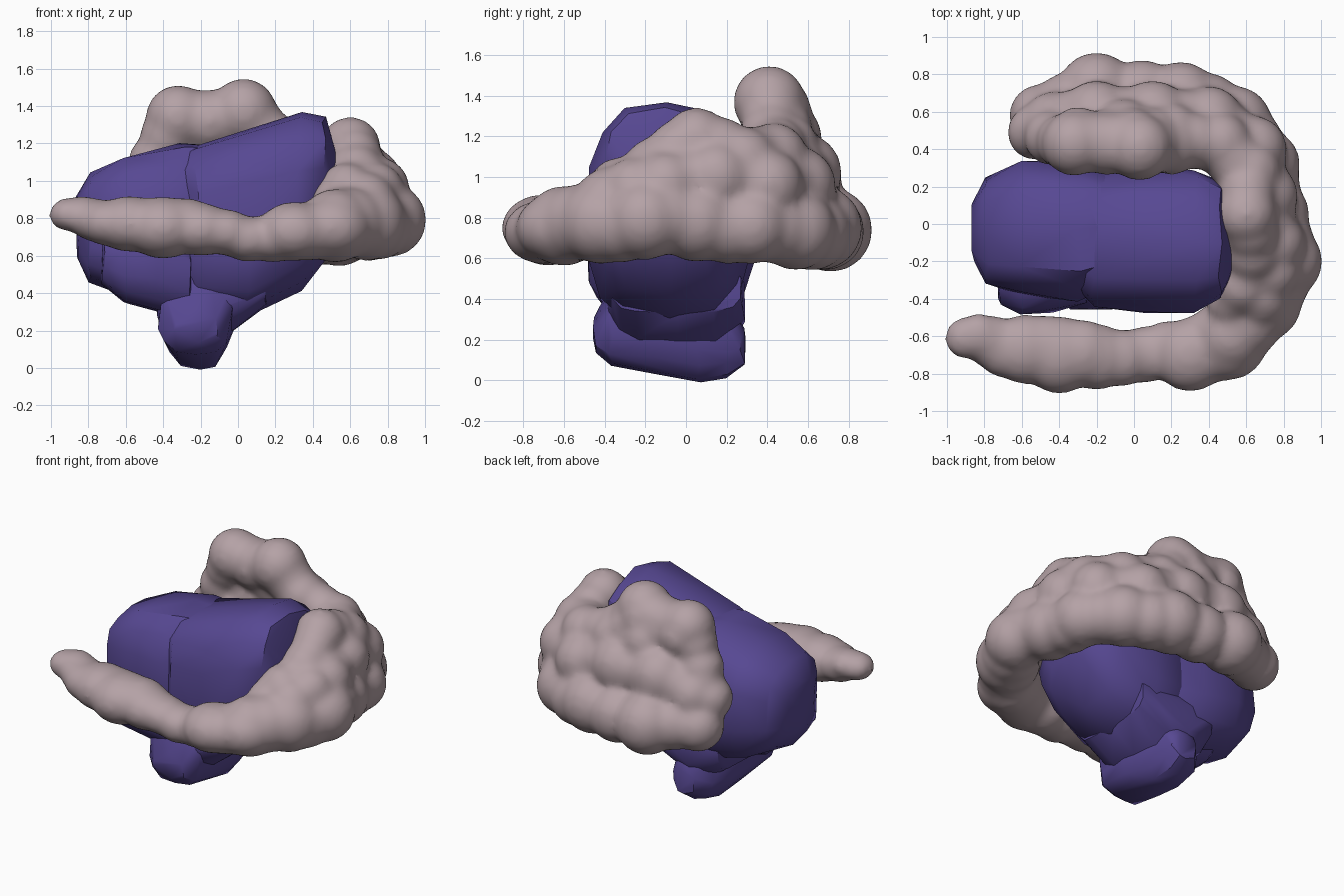
import bpy, bmesh, math, random
from mathutils import Vector

random.seed(4)
if "Cube" in bpy.data.objects:
    bpy.data.objects.remove(bpy.data.objects["Cube"])


def material(name, colour):
    m = bpy.data.materials.new(name)
    m.use_nodes = True
    m.diffuse_color = colour
    m.node_tree.nodes["Principled BSDF"].inputs["Base Color"].default_value = colour
    return m


violet = material("violet rock", (0.095, 0.065, 0.29, 1))
mauve = material("dusty mauve cloud", (0.46, 0.36, 0.38, 1))


def finish(name, bm, mat, angle):
    mesh = bpy.data.meshes.new(name)
    bm.to_mesh(mesh)
    bm.free()
    obj = bpy.data.objects.new(name, mesh)
    bpy.context.collection.objects.link(obj)
    mesh.materials.append(mat)
    bpy.ops.object.select_all(action="DESELECT")
    obj.select_set(True)
    bpy.context.view_layer.objects.active = obj
    bpy.ops.object.shade_smooth_by_angle(angle=math.radians(angle))
    return obj


def signed_power(v, p):
    return math.copysign(abs(v) ** p, v)


def rock(name, axis, sections, roundness=0.68, sides=14, jitter=0.014):
    """Chipped hull around rounded sections: (position, across min, max, z min, max)."""
    bm = bmesh.new()
    for pos, a0, a1, z0, z1 in sections:
        for i in range(sides):
            t = math.tau * (i + 0.5) / sides
            across = (a0 + a1) / 2 + (a1 - a0) / 2 * signed_power(math.cos(t), roundness)
            z = (z0 + z1) / 2 + (z1 - z0) / 2 * signed_power(math.sin(t), roundness)
            co = Vector((pos, across, z) if axis == "x" else (across, pos, z))
            bm.verts.new(co + Vector([random.uniform(-jitter, jitter) for _ in range(3)]))
    hull = bmesh.ops.convex_hull(bm, input=bm.verts[:])
    unused = set(hull["geom_interior"]) | set(hull["geom_unused"])
    bmesh.ops.delete(bm, geom=[g for g in unused if isinstance(g, bmesh.types.BMVert)],
                     context="VERTS")
    bmesh.ops.recalc_face_normals(bm, faces=bm.faces[:])
    return finish(name, bm, violet, 36)


# Rock: two large boulders, a low shoulder, a tapering neck and a foot
rock("rock_right_boulder", "x", [
    (-0.86, -0.2, 0.12, 0.58, 0.92), (-0.79, -0.33, 0.24, 0.47, 1.05),
    (-0.6, -0.37, 0.33, 0.38, 1.14), (-0.3, -0.41, 0.33, 0.3, 1.2),
    (-0.08, -0.3, 0.25, 0.3, 1.2)])
rock("rock_left_boulder", "x", [
    (-0.36, -0.3, 0.16, 0.4, 1.13), (-0.22, -0.44, 0.27, 0.32, 1.2),
    (0.05, -0.48, 0.31, 0.28, 1.24), (0.33, -0.47, 0.3, 0.41, 1.36),
    (0.46, -0.41, 0.23, 0.55, 1.33), (0.53, -0.25, 0.12, 0.68, 1.1)])
rock("rock_shoulder", "x", [
    (-0.72, -0.43, 0.0, 0.46, 0.72), (-0.6, -0.48, 0.1, 0.33, 0.8),
    (-0.42, -0.47, 0.1, 0.31, 0.8), (-0.25, -0.42, 0.1, 0.25, 0.7)])
rock("rock_neck", "x", [
    (-0.42, -0.37, 0.26, 0.24, 0.6), (-0.22, -0.4, 0.29, 0.1, 0.65),
    (-0.03, -0.37, 0.28, 0.2, 0.65), (0.14, -0.38, 0.28, 0.32, 0.6)])
rock("rock_foot", "y", [
    (-0.45, -0.34, -0.1, 0.14, 0.3), (-0.37, -0.42, -0.03, 0.07, 0.48),
    (-0.15, -0.41, -0.03, 0.03, 0.5), (0.06, -0.39, -0.04, 0.0, 0.45),
    (0.2, -0.35, -0.06, 0.02, 0.4), (0.28, -0.27, -0.1, 0.09, 0.26)], roundness=0.85)


def puffs(bm, path, steps=2, wobble=0.025, flat=1.0):
    """String of overlapping spheres along a path of (x, y, z, radius)."""
    for a, b in zip(path, path[1:] + path[-1:]):
        for s in range(steps if a != b else 1):
            t = s / steps
            x, y, z, r = (p + (q - p) * t for p, q in zip(a, b))
            centre = Vector((x, y, z))
            if s:
                centre += Vector([random.uniform(-wobble, wobble) for _ in range(3)])
                r *= 0.93
            ball = bmesh.ops.create_icosphere(bm, subdivisions=3, radius=r)
            bmesh.ops.scale(bm, verts=ball["verts"], vec=(1, 1, flat))
            bmesh.ops.translate(bm, verts=ball["verts"], vec=centre)


# Cloud: flattened front arm, low ring, raised crest and filled banks
cloud = bmesh.new()
puffs(cloud, [
    (-0.9, -0.61, 0.82, 0.115), (-0.76, -0.63, 0.79, 0.145), (-0.58, -0.67, 0.77, 0.19),
    (-0.4, -0.7, 0.75, 0.21), (-0.2, -0.71, 0.74, 0.18), (0.05, -0.7, 0.69, 0.155),
    (0.3, -0.7, 0.73, 0.2), (0.5, -0.62, 0.75, 0.22)], flat=0.8)
puffs(cloud, [
    (0.52, -0.6, 0.76, 0.2), (0.69, -0.42, 0.78, 0.21),
    (0.81, -0.2, 0.79, 0.2), (0.74, 0.05, 0.78, 0.2), (0.7, 0.32, 0.76, 0.19),
    (0.54, 0.54, 0.74, 0.2), (0.25, 0.66, 0.75, 0.21), (-0.2, 0.71, 0.74, 0.21),
    (-0.5, 0.58, 0.75, 0.17)])
puffs(cloud, [
    (0.52, -0.42, 0.88, 0.13), (0.58, -0.33, 0.95, 0.15), (0.63, -0.15, 1.04, 0.16),
    (0.6, 0.05, 1.18, 0.165), (0.62, 0.28, 1.08, 0.17), (0.46, 0.43, 1.1, 0.17),
    (0.2, 0.42, 1.2, 0.16), (0.03, 0.41, 1.37, 0.18), (-0.15, 0.43, 1.32, 0.17),
    (-0.32, 0.43, 1.34, 0.175), (-0.44, 0.46, 1.1, 0.15), (-0.53, 0.49, 0.92, 0.15)])
puffs(cloud, [
    (0.68, -0.38, 0.88, 0.17), (0.75, -0.1, 0.96, 0.17), (0.7, 0.15, 1.0, 0.18),
    (0.64, 0.4, 0.96, 0.18), (0.4, 0.55, 0.96, 0.19),
    (0.1, 0.57, 1.02, 0.2), (-0.2, 0.57, 1.02, 0.2), (-0.43, 0.54, 0.94, 0.17)])
# Filling behind the crest and on the inner side of the bank
puffs(cloud, [(0.2, 0.5, 1.16, 0.15), (0.0, 0.48, 1.33, 0.14), (-0.3, 0.49, 1.29, 0.14)])
puffs(cloud, [(0.2, 0.47, 0.88, 0.19), (-0.05, 0.5, 1.2, 0.17), (-0.3, 0.49, 0.95, 0.19)])
cloud_obj = finish("cloud_ring", cloud, mauve, 180)

# Fuse the puffs into one soft skin
remesh = cloud_obj.modifiers.new("Fuse", "REMESH")
remesh.mode = "VOXEL"
remesh.voxel_size = 0.022
remesh.use_smooth_shade = True
soften = cloud_obj.modifiers.new("Soften", "SMOOTH")
soften.factor = 0.5
soften.iterations = 16
